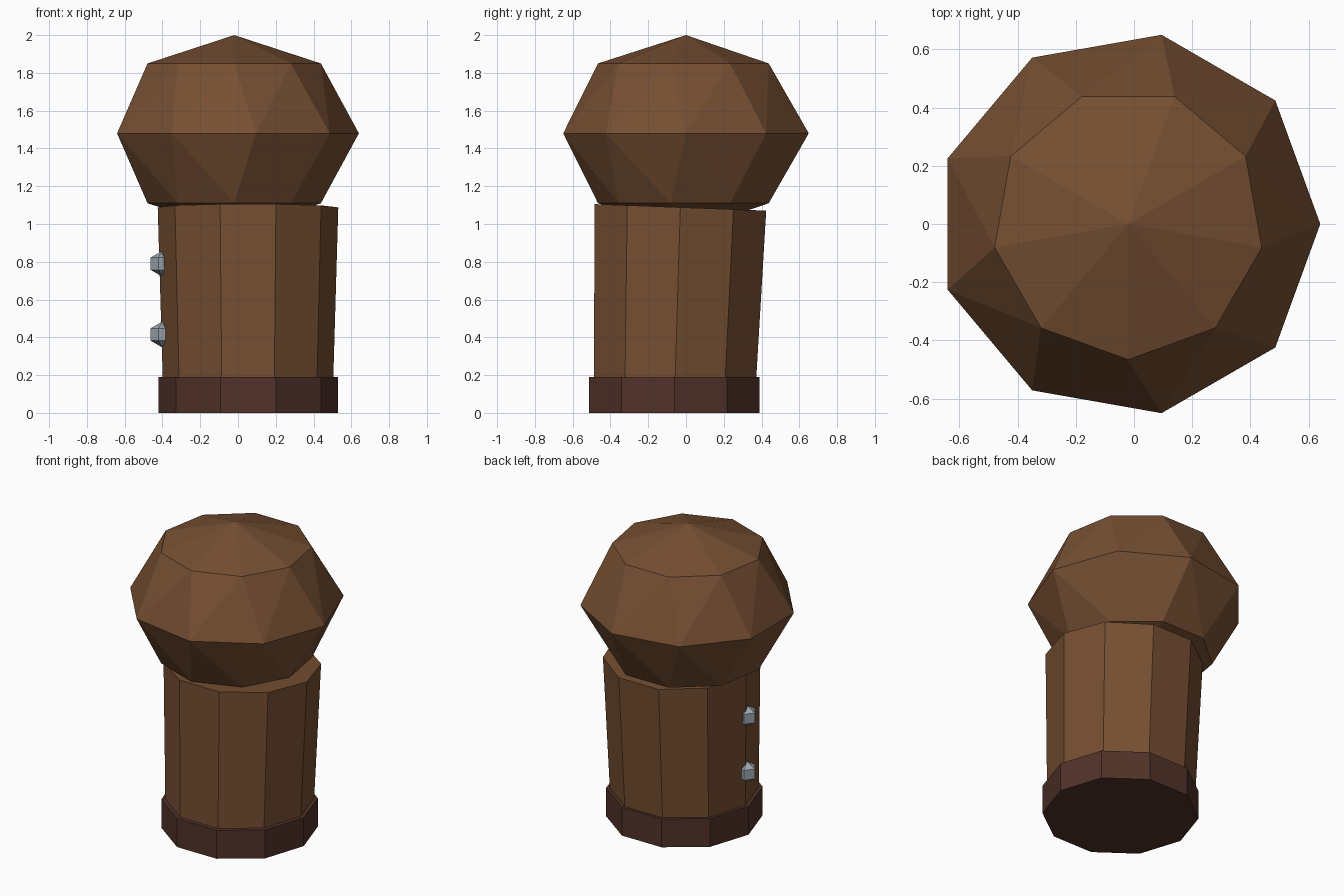
import bpy, bmesh
from math import cos, sin, radians, tau
from mathutils import Vector

if "Cube" in bpy.data.objects:
    bpy.data.objects.remove(bpy.data.objects["Cube"])


def material(name, r, g, b):
    m = bpy.data.materials.new(name)
    m.use_nodes = True
    m.diffuse_color = (r, g, b, 1)
    m.node_tree.nodes["Principled BSDF"].inputs["Base Color"].default_value = (r, g, b, 1)
    return m


wood = material("brown wood", 0.18, 0.078, 0.032)
dark_wood = material("dark red wood", 0.082, 0.032, 0.022)
metal = material("grey metal", 0.35, 0.40, 0.46)


def ring(sides, radius, centre, turn=0, slope_y=0):
    """Points of a level or slightly tilted regular polygon."""
    c = Vector(centre)
    points = []
    for i in range(sides):
        a = tau * i / sides + radians(turn)
        x, y = radius * cos(a), radius * sin(a)
        points.append(c + Vector((x, y, slope_y * y)))
    return points


def hull(name, points, mat):
    """Convex faceted solid around the given points."""
    bm = bmesh.new()
    for p in points:
        bm.verts.new(p)
    bmesh.ops.convex_hull(bm, input=bm.verts[:])
    bmesh.ops.dissolve_limit(bm, angle_limit=0.01, verts=bm.verts[:], edges=bm.edges[:])
    bmesh.ops.recalc_face_normals(bm, faces=bm.faces[:])
    mesh = bpy.data.meshes.new(name)
    bm.to_mesh(mesh)
    bm.free()
    mesh.materials.append(mat)
    ob = bpy.data.objects.new(name, mesh)
    bpy.context.collection.objects.link(ob)
    return ob


# Dark ten-sided foot
hull("base_band", ring(10, 0.475, (0.055, -0.062, 0)) + ring(10, 0.475, (0.055, -0.062, 0.19)), dark_wood)

# Slightly flared, leaning post with a tilted top
hull("post", ring(10, 0.449, (0.053, -0.06, 0.1))
     + ring(10, 0.478, (0.053, -0.03, 1.088), slope_y=-0.038), wood)

# Faceted knob with a twisted middle ring
knob = Vector((-0.02, 0, 1.48))
up = Vector((0, 0, 1))
hull("knob", [knob + up * 0.52, knob - up * 0.52]
     + ring(9, 0.66, knob)
     + ring(9, 0.466, knob + up * 0.37, turn=-10)
     + ring(9, 0.466, knob - up * 0.37, turn=-10), wood)

# Two metal studs on the right side
for name, z in (("lower_stud", 0.415), ("upper_stud", 0.79)):
    c = Vector((-0.402, -0.07, z))
    hull(name, [c + up * 0.068, c - up * 0.068]
         + ring(5, 0.06, c + up * 0.033, turn=180)
         + ring(5, 0.06, c - up * 0.033, turn=180), metal)
